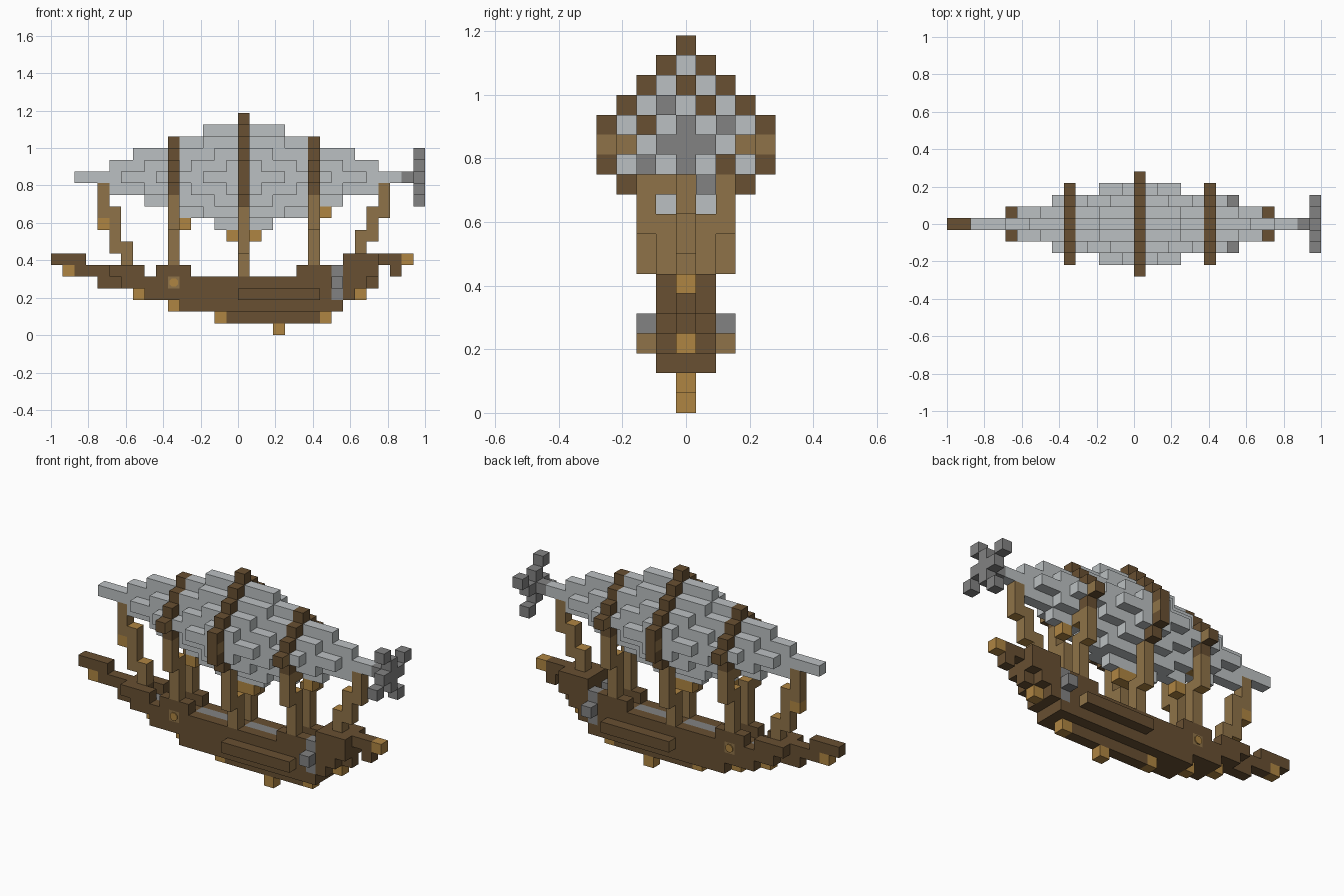
import bpy, bmesh, math
from mathutils import Vector, Matrix

cube = bpy.data.objects.get("Cube")
if cube:
    bpy.data.objects.remove(cube, do_unlink=True)

U = 1 / 16          # block size
MID, AXIS = 16, 13  # balloon centre column and height


def material(name, rgb):
    m = bpy.data.materials.new(name)
    m.use_nodes = True
    m.diffuse_color = (*rgb, 1)
    m.node_tree.nodes["Principled BSDF"].inputs["Base Color"].default_value = (*rgb, 1)
    return m


MATS = {
    "cloth": material("pale grey cloth", (.50, .53, .54)),
    "bark": material("dark brown wood", (.138, .08, .032)),
    "tan": material("tan wood", (.275, .171, .065)),
    "gold": material("golden wood", (.43, .235, .055)),
    "iron": material("grey iron", (.225, .225, .225)),
}

taken = {}   # block -> part name
parts = {}   # part name -> (side colour, end colour, end axis, blocks)


def part(name, side, end=None, axis=2):
    parts[name] = (side, end or side, axis, [])


def box(name, i0, i1, js, k0, k1):
    """Fill a run of blocks; earlier parts keep their place."""
    for i in range(i0, i1 + 1):
        for j in js:
            for k in range(k0, k1 + 1):
                if (i, j, k) not in taken:
                    taken[i, j, k] = name
                    parts[name][3].append((i, j, k))


ONE, SIDES, THREE = (0,), (-1, 1), (-1, 0, 1)

# Hoops around the balloon, with the widest blocks showing cut ends
part("balloon_hoops", "bark")
part("hoop_side_blocks", "bark", "tan", 0)
for i, r in ((10, 3), (MID, 5), (22, 3)):
    for a in range(r):
        box("balloon_hoops", i, i, {a, -a}, AXIS + r - a, AXIS + r - a)
    wide = 4 if i == MID else 3
    box("hoop_side_blocks", i, i, (-wide, wide), AXIS, AXIS)
    box("balloon_hoops", i, i, (-4, 4) if i == MID else (-2, 2), 12, 12)
box("balloon_hoops", MID, MID, (-3, 3), 11, 11)

# Posts dropping from the hoops to the deck
part("posts", "tan", "gold")
for i in (10, 22):
    box("posts", i, i, (-2, 2), 9, 11)
    box("posts", i, i, SIDES, 11, 11)
    box("posts", i, i, SIDES, 6, 9)
box("posts", MID, MID, (-2, 2), 7, 10)
box("posts", MID, MID, SIDES, 5, 7)

# Stepped stays at bow and stern
part("bow_stay", "tan", "gold")
for i, k0, k1 in ((4, 10, 12), (5, 7, 10), (6, 6, 7)):
    box("bow_stay", i, i, ONE, k0, k1)
part("stern_stay", "tan", "gold")
for i, k0, k1 in ((28, 10, 12), (27, 8, 10), (26, 7, 8)):
    box("stern_stay", i, i, ONE, k0, k1)

# Golden blocks hung under the balloon
part("balloon_fittings", "gold")
for i0, i1, k in ((4, 4, 9), (11, 11, 9), (15, 17, 8), (23, 23, 10)):
    box("balloon_fittings", i0, i1, ONE, k, k)

# Balloon: half length of each row, by sideways and vertical offset
part("balloon", "cloth")
rows = {
    0: {4: 3, 3: 5, 2: 9, 1: 11, 0: 13, -1: 11, -2: 8, -3: 5, -4: 2},
    1: {3: 3, 2: 5, 1: 8, 0: 10, -1: 8, -2: 5, -3: 3},
    2: {2: 2, 1: 4, 0: 7, -1: 4, -2: 2},
    3: {1: 1, 0: 3, -1: 1},
}
for a, heights in rows.items():
    for b, half in heights.items():
        box("balloon", MID - half, MID + half, {a, -a}, AXIS + b, AXIS + b)
box("balloon", 2, 2, ONE, AXIS, AXIS)

# Pinwheel propeller
part("propeller", "iron")
box("propeller", 30, 31, ONE, AXIS, AXIS)
arm, tip = (0, 1), (-1, 2)
for _ in range(4):
    for j, k in (arm, tip):
        box("propeller", 31, 31, (j,), AXIS + k, AXIS + k)
    arm, tip = (arm[1], -arm[0]), (tip[1], -tip[0])

# Engines on both sides of the stern
part("engines", "iron")
box("engines", 24, 24, SIDES, 3, 5)
box("engines", 24, 24, (-2, 2), 4, 4)

# Grey deck panels
part("deck_panels", "iron")
for i0, i1 in ((7, 8), (12, 15), (17, 20)):
    box("deck_panels", i0, i1, ONE, 4, 4)

# Side rails with cut ends
part("side_rails", "bark", "tan", 0)
box("side_rails", 16, 22, (-2, 2), 3, 3)

# Side hubs set in the hull
part("side_hubs", "bark", "tan", 1)
box("side_hubs", 10, 10, SIDES, 4, 4)

# Golden step ends along the keel, bow and stern
part("hull_trim", "gold")
for i, k in ((1, 5), (7, 3), (10, 2), (14, 1), (19, 0), (23, 1), (26, 3), (30, 6)):
    box("hull_trim", i, i, ONE, k, k)

# Hull
part("hull", "bark")
for i0, i1, js, k in (
    (15, 22, ONE, 1), (11, 24, THREE, 2), (8, 25, THREE, 3),
    (4, 27, ONE, 4), (6, 26, THREE, 4),
    (2, 6, ONE, 5), (5, 7, SIDES, 5), (9, 11, SIDES, 5), (21, 23, SIDES, 5),
    (25, 27, THREE, 5), (29, 29, ONE, 5),
    (0, 2, ONE, 6), (25, 27, THREE, 6), (28, 29, ONE, 6),
):
    box("hull", i0, i1, js, k, k)


def corner(p):
    return Vector(((p[0] - MID) * U, (p[1] - .5) * U, p[2] * U))


def build(name):
    """Skin the visible block faces of one part."""
    side, end, end_axis, blocks = parts[name]
    bm = bmesh.new()
    verts = {}
    for c in blocks:
        for axis in range(3):
            for s in (0, 1):
                near = list(c)
                near[axis] += 2 * s - 1
                if tuple(near) in taken:
                    continue
                ring = []
                for u, v in ((0, 0), (1, 0), (1, 1), (0, 1)):
                    p = list(c)
                    p[axis] += s
                    p[(axis + 1) % 3] += u
                    p[(axis + 2) % 3] += v
                    p = tuple(p)
                    if p not in verts:
                        verts[p] = bm.verts.new(corner(p))
                    ring.append(verts[p])
                f = bm.faces.new(ring if s else ring[::-1])
                f.material_index = int(axis == end_axis and end != side)
    me = bpy.data.meshes.new(name)
    bm.to_mesh(me)
    bm.free()
    me.materials.append(MATS[side])
    if end != side:
        me.materials.append(MATS[end])
    bpy.context.collection.objects.link(bpy.data.objects.new(name, me))


for name in parts:
    build(name)

# Eight-sided golden caps on the side hubs
for s, label in ((-1, "right"), (1, "left")):
    bm = bmesh.new()
    spin = Matrix.Rotation(math.pi / 2, 4, "X") @ Matrix.Rotation(math.pi / 8, 4, "Z")
    centre = Vector((-5.5 * U, s * (1.5 * U + .003), 4.5 * U))
    bmesh.ops.create_cone(bm, cap_ends=True, segments=8, radius1=.024, radius2=.024,
                          depth=.006, matrix=Matrix.Translation(centre) @ spin)
    me = bpy.data.meshes.new("hub_cap_" + label)
    bm.to_mesh(me)
    bm.free()
    me.materials.append(MATS["gold"])
    bpy.context.collection.objects.link(bpy.data.objects.new("hub_cap_" + label, me))
